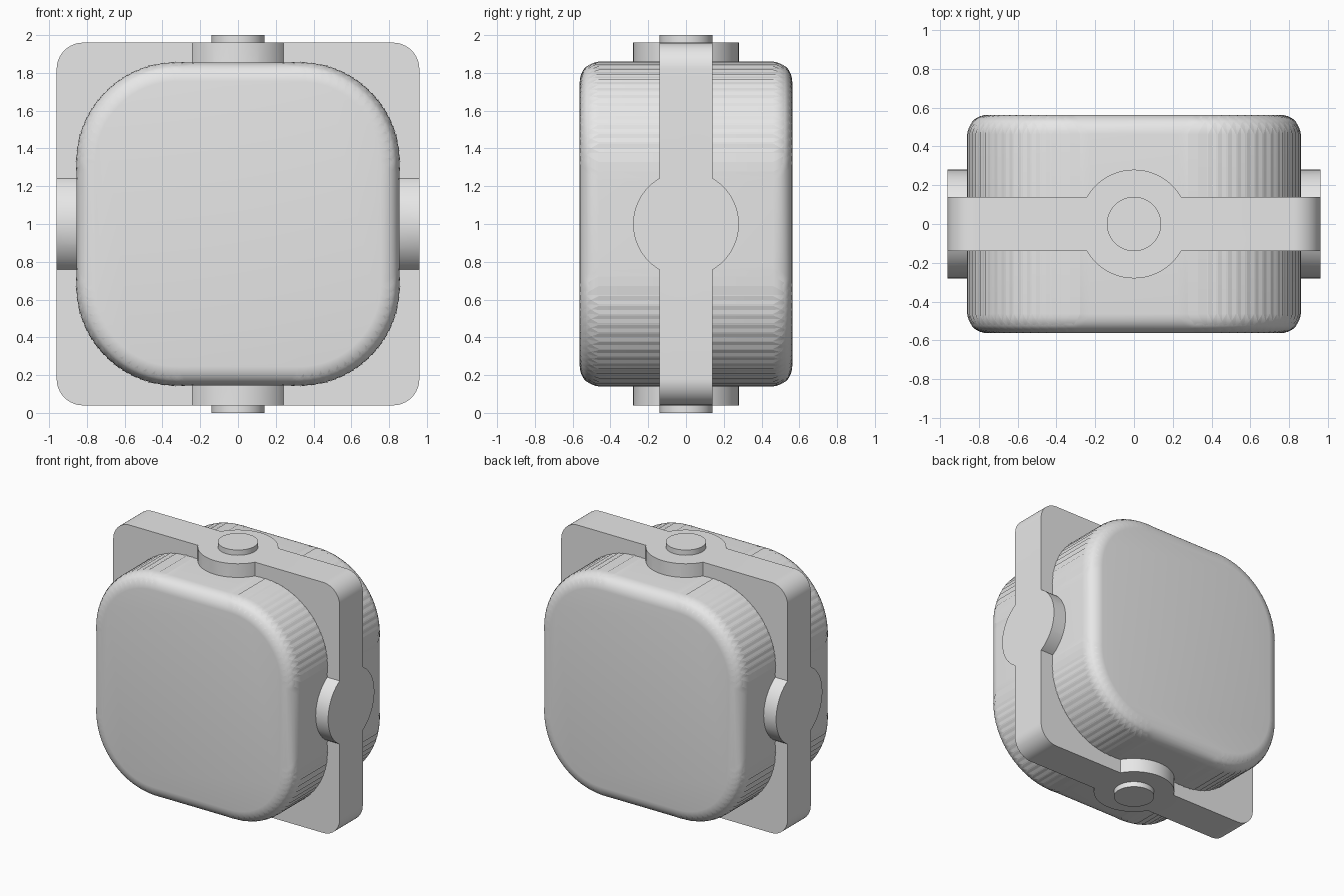
import bpy, bmesh, math
from mathutils import Matrix, Vector

cube = bpy.data.objects.get("Cube")
if cube:
    bpy.data.objects.remove(cube, do_unlink=True)

MID = 1.0  # height of the centre

grey = bpy.data.materials.new("light_grey")
grey.use_nodes = True
COLOR = (0.8, 0.8, 0.8, 1)
grey.diffuse_color = COLOR
grey.node_tree.nodes["Principled BSDF"].inputs["Base Color"].default_value = COLOR


def finish(name, bm):
    bmesh.ops.recalc_face_normals(bm, faces=bm.faces)
    mesh = bpy.data.meshes.new(name)
    bm.to_mesh(mesh)
    bm.free()
    mesh.materials.append(grey)
    obj = bpy.data.objects.new(name, mesh)
    bpy.context.collection.objects.link(obj)
    return obj


def smooth(obj):
    bpy.ops.object.select_all(action="DESELECT")
    obj.select_set(True)
    bpy.context.view_layer.objects.active = obj
    bpy.ops.object.shade_smooth_by_angle(angle=math.radians(30))


def rounded_slab(name, side, depth, corner, rim=0):
    """Square slab facing y, with rounded corners and an optional rim fillet."""
    bm = bmesh.new()
    bmesh.ops.create_cube(bm, size=1)
    bmesh.ops.scale(bm, vec=(side, depth, side), verts=bm.verts)
    bmesh.ops.translate(bm, vec=(0, 0, MID), verts=bm.verts)
    edges = [e for e in bm.edges
             if abs(e.verts[0].co.y - e.verts[1].co.y) > depth / 2]
    bmesh.ops.bevel(bm, geom=edges, offset=corner, segments=16,
                    profile=0.5, affect="EDGES")
    if rim:
        edges = [e for e in bm.edges
                 if all(abs(abs(v.co.y) - depth / 2) < 1e-4 for v in e.verts)]
        bmesh.ops.bevel(bm, geom=edges, offset=rim, segments=8,
                        profile=0.5, affect="EDGES")
    return finish(name, bm)


def cylinder(name, radius, length, center, along_x=False):
    bm = bmesh.new()
    bmesh.ops.create_cone(bm, cap_ends=True, segments=64, radius1=radius,
                          radius2=radius, depth=length)
    if along_x:
        bmesh.ops.rotate(bm, verts=bm.verts,
                         matrix=Matrix.Rotation(math.pi / 2, 3, "Y"))
    bmesh.ops.translate(bm, vec=Vector(center), verts=bm.verts)
    return finish(name, bm)


# Pillow-shaped body
smooth(rounded_slab("body", 1.71, 1.125, 0.53, 0.1))

# Middle flange with round hubs merged into its four sides
flange = rounded_slab("flange", 1.92, 0.28, 0.14)
for along_x in (False, True):
    hub = cylinder("hub", 0.28, 1.92, (0, 0, MID), along_x)
    union = flange.modifiers.new("hub_union", "BOOLEAN")
    union.operation = "UNION"
    union.solver = "EXACT"
    union.object = hub
    bpy.context.view_layer.objects.active = flange
    bpy.ops.object.modifier_apply(modifier=union.name)
    bpy.data.objects.remove(hub, do_unlink=True)
smooth(flange)

# Short pins at top and bottom
for name, z in (("top_pin", 1.97), ("bottom_pin", 0.03)):
    smooth(cylinder(name, 0.14, 0.06, (0, 0, z)))
